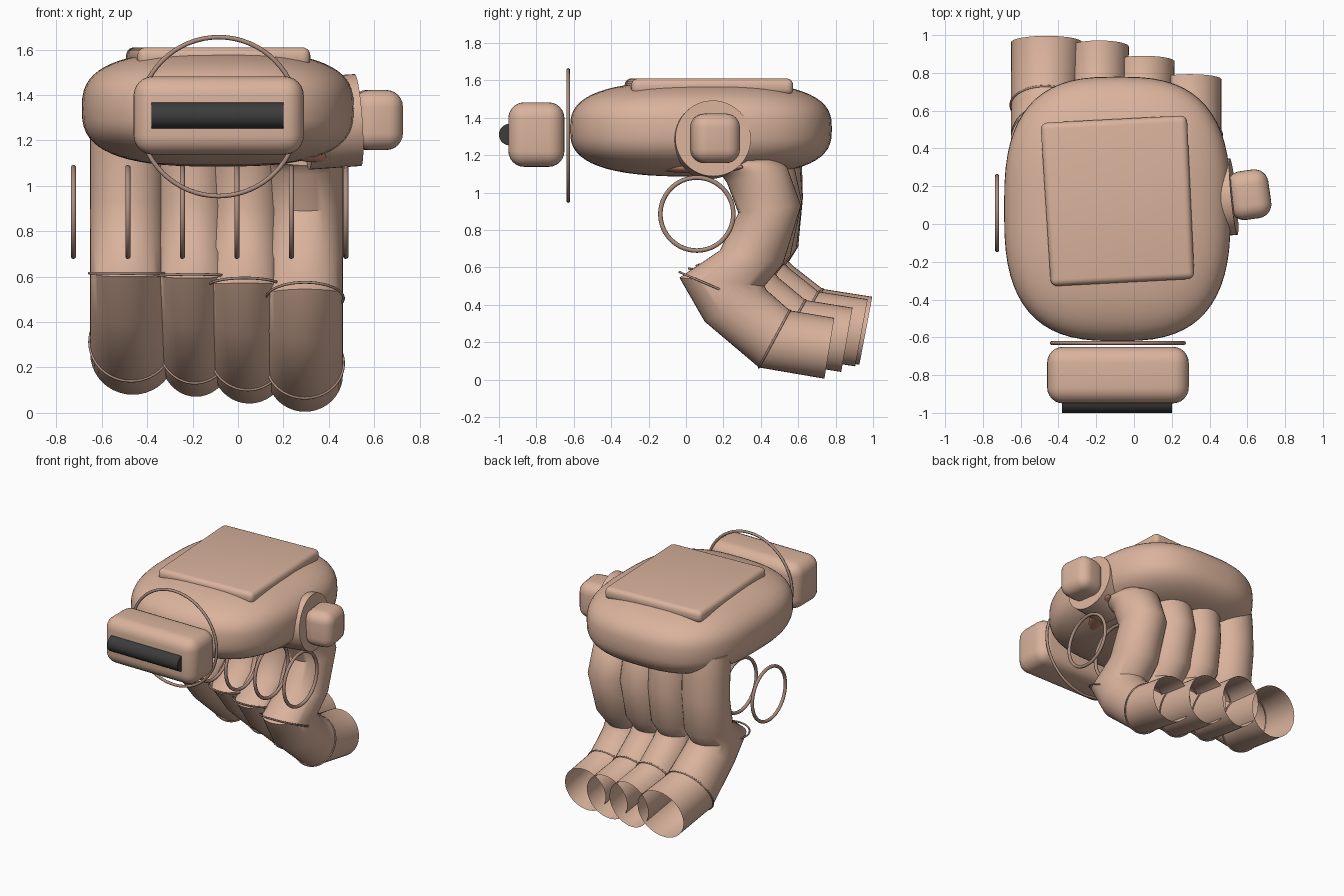
import bpy, bmesh, math
from mathutils import Vector

if "Cube" in bpy.data.objects:
    bpy.data.objects.remove(bpy.data.objects["Cube"])


def material(name, rgb):
    m = bpy.data.materials.new(name)
    m.diffuse_color = (*rgb, 1)
    m.use_nodes = True
    m.node_tree.nodes["Principled BSDF"].inputs["Base Color"].default_value = m.diffuse_color
    return m


SKIN = material("warm_tan", (0.70, 0.45, 0.335))
RING = material("dull_brown", (0.42, 0.27, 0.215))
PINK = material("clay_red", (0.62, 0.28, 0.18))
DARK = material("charcoal", (0.045, 0.045, 0.045))


def finish(ob, name, mat, angle=40):
    ob.name = name
    ob.data.materials.clear()
    ob.data.materials.append(mat)
    bpy.ops.object.select_all(action='DESELECT')
    ob.select_set(True)
    bpy.context.view_layer.objects.active = ob
    bpy.ops.object.shade_smooth_by_angle(angle=math.radians(angle))
    return ob


def from_bmesh(bm, name, mat, angle=40):
    bmesh.ops.recalc_face_normals(bm, faces=bm.faces)
    me = bpy.data.meshes.new(name)
    bm.to_mesh(me)
    bm.free()
    ob = bpy.data.objects.new(name, me)
    bpy.context.collection.objects.link(ob)
    return finish(ob, name, mat, angle)


def loft(rings, name, mat, caps=(False, False), angle=40):
    bm = bmesh.new()
    loops = [[bm.verts.new(p) for p in r] for r in rings]
    n = len(loops[0])
    for a, b in zip(loops, loops[1:]):
        for i in range(n):
            j = (i + 1) % n
            bm.faces.new((a[i], a[j], b[j], b[i]))
    for on, loop in zip(caps, (loops[0], loops[-1])):
        if on:
            bm.faces.new(loop)
    return from_bmesh(bm, name, mat, angle)


def rounded_box(name, loc, size, radius, rot=(0, 0, 0)):
    bm = bmesh.new()
    bmesh.ops.create_cube(bm, size=1)
    bmesh.ops.scale(bm, vec=size, verts=bm.verts)
    bmesh.ops.bevel(bm, geom=bm.edges[:], offset=radius, segments=6,
                    profile=0.5, affect='EDGES')
    ob = from_bmesh(bm, name, SKIN)
    ob.location, ob.rotation_euler = loc, rot
    return ob


def hoop(name, loc, rot, major, minor):
    bpy.ops.mesh.primitive_torus_add(location=loc, rotation=rot, major_radius=major,
                                     minor_radius=minor, major_segments=64, minor_segments=10)
    return finish(bpy.context.object, name, RING)


def rod(name, a, b, radius, mat):
    a, b = Vector(a), Vector(b)
    bpy.ops.mesh.primitive_cylinder_add(vertices=48, radius=radius, depth=(b - a).length,
                                        location=(a + b) / 2)
    ob = bpy.context.object
    ob.rotation_euler = (b - a).to_track_quat('Z', 'Y').to_euler()
    return finish(ob, name, mat)


# Palm: soft cushion with squarish outline
def sgn_pow(v, e):
    return math.copysign(abs(v) ** e, v)


E = 2 / 2.8
rings = []
for k in range(1, 32):
    t = math.pi * (k / 32 - 0.5)
    s, z = math.cos(t) ** E, sgn_pow(math.sin(t), E)
    ring = []
    for i in range(64):
        a = math.tau * i / 64
        ring.append((-0.088 + 0.60 * s * sgn_pow(math.cos(a), E),
                     0.08 + 0.70 * s * sgn_pow(math.sin(a), E), 1.34 + 0.255 * z))
    rings.append(ring)
loft(rings, "palm", SKIN, (True, True), 60)

# Back plate on top of the palm
bm = bmesh.new()
outline = [(-0.44, -0.33), (0.32, -0.29), (0.28, 0.575), (-0.495, 0.535)]
lo = [bm.verts.new((x, y, 1.52)) for x, y in outline]
hi = [bm.verts.new((x, y, 1.61)) for x, y in outline]
bm.faces.new(lo[::-1])
bm.faces.new(hi)
for i in range(4):
    j = (i + 1) % 4
    bm.faces.new((lo[i], lo[j], hi[j], hi[i]))
bmesh.ops.bevel(bm, geom=bm.edges[:], offset=0.035, segments=5, profile=0.5, affect='EDGES')
from_bmesh(bm, "back_plate", SKIN)

# Wrist block, dark bar and wrist hoop
rounded_box("wrist_block", (-0.085, -0.80, 1.31), (0.75, 0.30, 0.345), 0.085)
rod("wrist_bar", (-0.38, -0.942, 1.31), (0.20, -0.942, 1.31), 0.058, DARK)
hoop("wrist_hoop", (-0.085, -0.63, 1.305), (math.pi / 2, 0, 0), 0.35, 0.010)

# Thumb socket, thumb block and small pad
n = Vector((1, 0.1, 0.07)).normalized()
end = Vector((0.528, 0.145, 1.29))
rod("thumb_socket", end - n * 0.23, end, 0.203, SKIN)
rounded_box("thumb_block", (0.61, 0.155, 1.29), (0.22, 0.26, 0.265), 0.075,
            (0, 0, math.radians(8)))
bpy.ops.mesh.primitive_uv_sphere_add(segments=32, ring_count=16, radius=1)
pad = finish(bpy.context.object, "thumb_pad", PINK)
pad.location = (0.36, 0.065, 1.137)
pad.scale = (0.06, 0.27, 0.034)
pad.rotation_euler = (0, 0, math.radians(-27))

# Row of hoops below the palm
for i in range(6):
    hoop("hanging_hoop", (-0.725 + 0.24 * i, 0.058, 0.885), (0, math.pi / 2, 0), 0.195, 0.012)

# Fingers: each section is (front y, front z, back y, back z), near and far profiles
NEAR = [(0.19, 1.09, 0.36, 1.19), (0.20, 1.08, 0.47, 1.185), (0.22, 1.05, 0.54, 1.14),
        (0.28, 0.89, 0.615, 0.93), (0.18, 0.69, 0.52, 0.62), (-0.035, 0.545, 0.42, 0.50),
        (0.10, 0.31, 0.43, 0.48), (0.39, 0.065, 0.555, 0.37), (0.74, 0.005, 0.793, 0.33)]
FAR = [(0.29, 1.30, 0.60, 1.30), (0.29, 1.25, 0.61, 1.25), (0.295, 1.15, 0.62, 1.15),
       (0.30, 0.93, 0.625, 0.97), (0.26, 0.74, 0.60, 0.71), (0.08, 0.60, 0.55, 0.63),
       (0.25, 0.39, 0.57, 0.61), (0.53, 0.14, 0.73, 0.485), (0.927, 0.08, 0.996, 0.443)]
KNUCKLE = [(-0.035, 0.575, 0.29, 0.435), (0.07, 0.615, 0.40, 0.615)]


def mix(a, b, t):
    return [p + (q - p) * t for p, q in zip(a, b)]


# name, blend near to far, centre x at knuckle and tip, radius at knuckle and tip
FINGERS = [("little_finger", 0.0, 0.295, 0.295, 0.167, 0.167),
           ("ring_finger", 0.48, 0.03, 0.05, 0.160, 0.165),
           ("middle_finger", 0.88, -0.20, -0.185, 0.155, 0.158),
           ("index_finger", 1.0, -0.487, -0.463, 0.165, 0.188)]
for name, t, x0, x1, r0, r1 in FINGERS:
    rings = []
    sections = [mix(a, b, t) for a, b in zip(NEAR, FAR)]
    for k, (fy, fz, by, bz) in enumerate(sections):
        w = max(0, (k - 5) / 3)
        x, r = x0 + (x1 - x0) * w, r0 + (r1 - r0) * w
        rings.append([(x + r * math.cos(a), (fy + by) / 2 + (by - fy) / 2 * math.sin(a),
                       (fz + bz) / 2 + (bz - fz) / 2 * math.sin(a))
                      for a in (math.tau * i / 40 for i in range(40))])
    loft(rings, name, SKIN, (True, False), 42)
    # Thin bands at the two joints
    for label, (fy, fz, by, bz), w in (("knuckle_band", mix(*KNUCKLE, t), 0),
                                       ("tip_band", sections[7], 0.67)):
        half = math.hypot(by - fy, bz - fz) / 2
        band = hoop(name + "_" + label,
                    (x0 + (x1 - x0) * w, (fy + by) / 2, (fz + bz) / 2),
                    (math.atan2(bz - fz, by - fy), 0, 0), half, 0.006)
        band.scale.x = (r0 + (r1 - r0) * w + 0.003) / half
